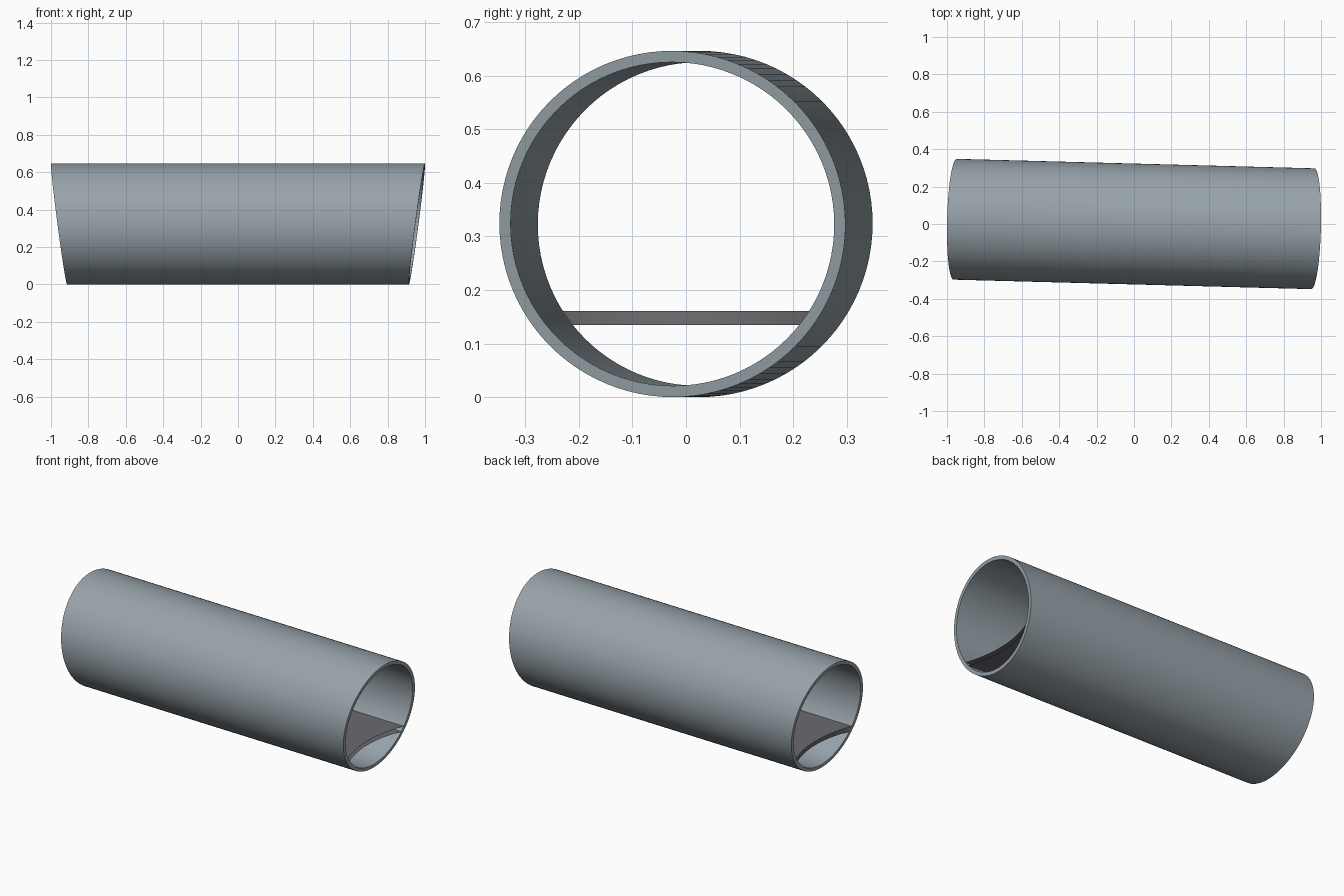
import bpy, bmesh, math

if "Cube" in bpy.data.objects:
    bpy.data.objects.remove(bpy.data.objects["Cube"])

R_OUT, R_IN, ZC = 0.323, 0.302, 0.323
YAW = -0.0265          # slight turn of the whole pipe about z
SEGS = 96


def material(name, rgb):
    m = bpy.data.materials.new(name)
    m.diffuse_color = (*rgb, 1.0)
    m.use_nodes = True
    m.node_tree.nodes["Principled BSDF"].inputs["Base Color"].default_value = m.diffuse_color
    return m


def end_x(z):
    """Half length of the pipe at height z (ends slope outward to the top)."""
    return 0.957 + 0.0425 * (z - ZC) / R_OUT


def finish(name, bm, mat, recalc=True):
    if recalc:
        bmesh.ops.recalc_face_normals(bm, faces=bm.faces)
    me = bpy.data.meshes.new(name)
    bm.to_mesh(me)
    bm.free()
    me.materials.append(mat)
    ob = bpy.data.objects.new(name, me)
    bpy.context.collection.objects.link(ob)
    ob.rotation_euler.z = YAW
    bpy.ops.object.select_all(action='DESELECT')
    ob.select_set(True)
    bpy.context.view_layer.objects.active = ob
    bpy.ops.object.shade_smooth_by_angle(angle=math.radians(30))
    return ob


steel = material("blue grey metal", (0.31, 0.365, 0.40))
deck = material("dark grey deck", (0.145, 0.143, 0.16))

# Pipe: outer and inner walls joined by slanted end rings
bm = bmesh.new()
rings = []
for r, side in ((R_OUT, -1), (R_OUT, 1), (R_IN, 1), (R_IN, -1)):
    ring = []
    for i in range(SEGS):
        a = 2 * math.pi * i / SEGS
        z = ZC + r * math.sin(a)
        ring.append(bm.verts.new((side * end_x(z), r * math.cos(a), z)))
    rings.append(ring)
for k in range(4):
    a, b = rings[k], rings[(k + 1) % 4]
    for i in range(SEGS):
        j = (i + 1) % SEGS
        bm.faces.new((a[i], a[j], b[j], b[i]))
finish("pipe_wall", bm, steel)

# Floor deck: chord-wide slab with hollowed ends, open at the right end
bm = bmesh.new()
N = 20
rows = []
for z in (0.135, 0.161):
    w = math.sqrt(R_IN ** 2 - (z - ZC) ** 2)
    row = []
    for i in range(N + 1):
        t = 2 * i / N - 1
        x = end_x(z) - 0.045 * (1 - t * t)
        row.append([bm.verts.new((s * x, t * w, z)) for s in (-1, 1)])
    rows.append(row)
low, top = rows
for i in range(N):
    bm.faces.new((top[i][0], top[i][1], top[i + 1][1], top[i + 1][0]))
    bm.faces.new((low[i][1], low[i][0], low[i + 1][0], low[i + 1][1]))
    bm.faces.new((low[i][0], top[i][0], top[i + 1][0], low[i + 1][0]))
finish("floor_deck", bm, deck)
